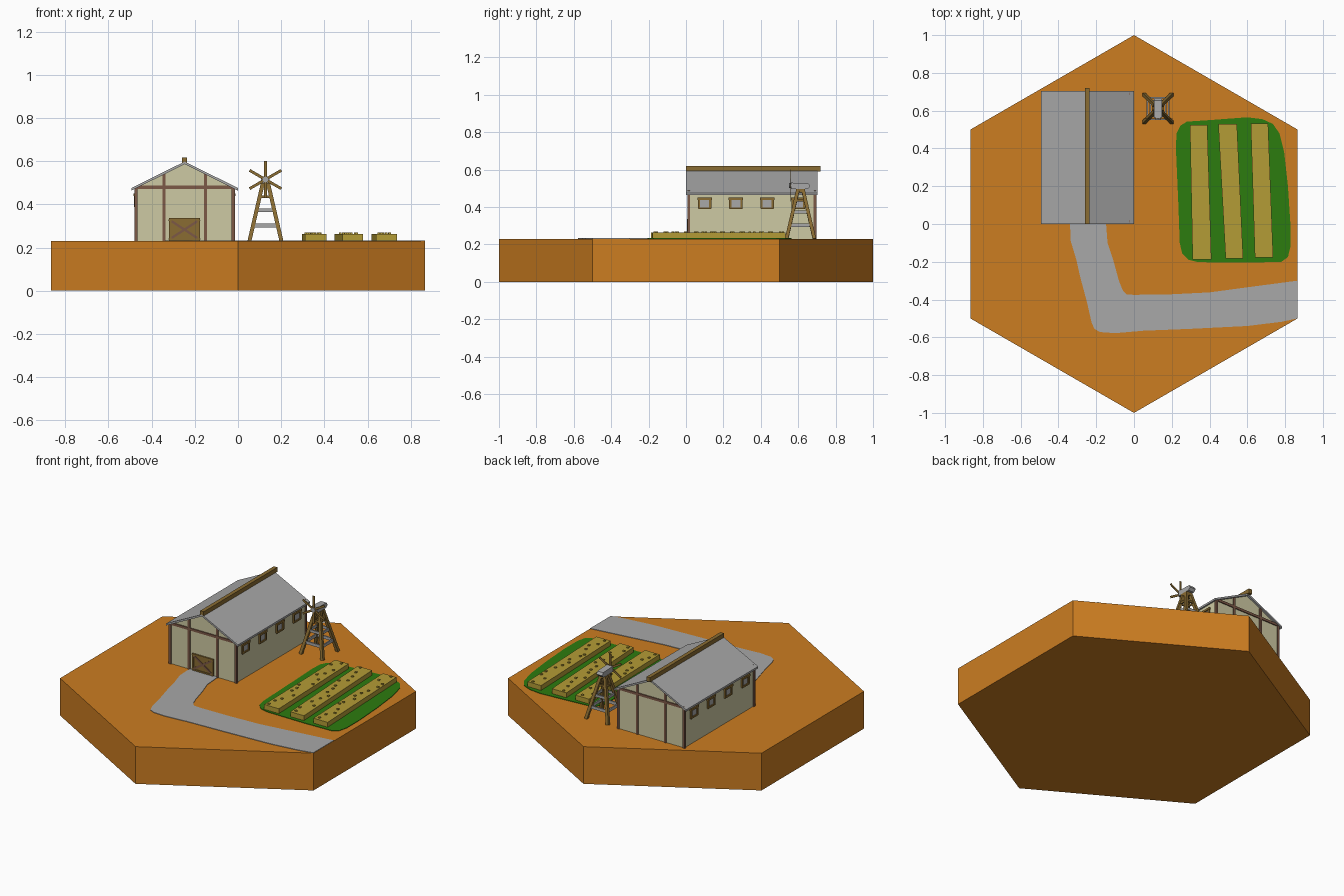
import bpy, bmesh, math, random
from mathutils import Vector, Matrix

if "Cube" in bpy.data.objects:
    bpy.data.objects.remove(bpy.data.objects["Cube"])

random.seed(4)
TOP = 0.23


def mat(name, r, g, b):
    m = bpy.data.materials.new(name)
    lin = lambda c: ((c / 255 + 0.055) / 1.055) ** 2.4 if c > 10 else c / 255 / 12.92
    m.diffuse_color = (lin(r), lin(g), lin(b), 1)
    m.use_nodes = True
    m.node_tree.nodes["Principled BSDF"].inputs["Base Color"].default_value = m.diffuse_color
    return m


EARTH = mat("earth orange", 204, 125, 33)
GRAY = mat("stone gray", 168, 168, 168)
CREAM = mat("wall cream", 206, 202, 163)
TIMBER = mat("timber brown", 124, 88, 70)
WOOD = mat("wood brown", 138, 108, 50)
GREEN = mat("grass green", 44, 124, 15)
CROP = mat("crop straw", 180, 156, 54)


def finish(name, bm, material):
    bmesh.ops.recalc_face_normals(bm, faces=bm.faces)
    me = bpy.data.meshes.new(name)
    bm.to_mesh(me)
    bm.free()
    me.materials.append(material)
    ob = bpy.data.objects.new(name, me)
    bpy.context.collection.objects.link(ob)
    return ob


def add_box(bm, lo, hi):
    lo, hi = Vector(lo), Vector(hi)
    bmesh.ops.create_cube(bm, size=1, matrix=Matrix.Translation((lo + hi) / 2)
                          @ Matrix.Diagonal((*(hi - lo), 1)))


def add_beam(bm, a, b, w, d):
    """Rectangular bar from a to b."""
    a, b = Vector(a), Vector(b)
    v = b - a
    up = Vector((0, 1, 0)) if abs(v.normalized().y) < 0.9 else Vector((1, 0, 0))
    z = v.normalized()
    x = up.cross(z).normalized()
    y = z.cross(x)
    rot = Matrix((x, y, z)).transposed().to_4x4()
    bmesh.ops.create_cube(bm, size=1, matrix=Matrix.Translation((a + b) / 2) @ rot
                          @ Matrix.Diagonal((w, d, v.length, 1)))


def prism(name, points, offset, material):
    """Closed outline of 3D points, extruded by an offset."""
    bm = bmesh.new()
    f = bm.faces.new([bm.verts.new(p) for p in points])
    r = bmesh.ops.extrude_face_region(bm, geom=[f], use_keep_orig=True)
    bmesh.ops.translate(bm, vec=offset, verts=[v for v in r["geom"] if isinstance(v, bmesh.types.BMVert)])
    return finish(name, bm, material)


# hexagonal ground tile
prism("ground_tile", [(math.sin(i * math.pi / 3), math.cos(i * math.pi / 3), 0) for i in range(6)],
      (0, 0, TOP), EARTH)

# bent path and grass patch, as thin plates
path = [(-.34, .03), (-.335, -.09), (-.305, -.19), (-.285, -.28), (-.25, -.41), (-.225, -.52),
        (-.21, -.555), (-.18, -.572), (-.1, -.578), (.05, -.565), (.3, -.555), (.6, -.54),
        (.78, -.518), (.865, -.5), (.865, -.3), (.6, -.335), (.4, -.362), (.2, -.372),
        (0, -.375), (-.04, -.373), (-.06, -.35), (-.08, -.3), (-.11, -.19), (-.14, -.1), (-.15, .03)]
prism("path", [(x, y, TOP - .002) for x, y in path], (0, 0, .005), GRAY)
patch = [(.222, .4), (.225, .48), (.245, .52), (.28, .542), (.4, .55), (.6, .565), (.68, .555),
         (.735, .53), (.77, .48), (.795, .38), (.815, .2), (.828, 0), (.828, -.12), (.815, -.175),
         (.78, -.2), (.6, -.205), (.34, -.202), (.29, -.19), (.255, -.155), (.242, -.1), (.235, .1)]
prism("grass_patch", [(x, y, TOP - .002) for x, y in patch], (0, 0, .005), GREEN)

# crop rows with small sprouts on top
rows = [(.296, .388, .31, .41, .525, -.187), (.446, .545, .485, .578, .53, -.182),
        (.618, .71, .64, .737, .532, -.178)]
for n, (a, b, c, d, y1, y0) in enumerate(rows, 1):
    prism(f"crop_row_{n}", [(a, y1, TOP), (b, y1, TOP), (d, y0, TOP), (c, y0, TOP)], (0, 0, .033), CROP)
    bm = bmesh.new()
    for i in range(14):
        t = (i + random.uniform(.25, .75)) / 14
        s = random.uniform(.12, .88)
        x = (a + (b - a) * s) * t + (c + (d - c) * s) * (1 - t)
        y = y0 + (y1 - y0) * t
        add_box(bm, (x - .006, y - .006, TOP + .03), (x + .006, y + .006, TOP + .039))
    finish(f"sprouts_{n}", bm, CROP)

# barn walls and roof
CX, HW, Y0, Y1 = -.247, .225, .015, .69
EAVE, PEAK, RW = .476, .598, .246
SLOPE = (PEAK - EAVE) / RW
under = lambda x: PEAK - .008 - SLOPE * abs(x)
prism("barn_walls", [(CX - HW, Y0, TOP), (CX + HW, Y0, TOP), (CX + HW, Y0, under(HW)),
                     (CX, Y0, under(0)), (CX - HW, Y0, under(HW))], (0, Y1 - Y0, 0), CREAM)
prism("barn_roof", [(CX - RW, 0, EAVE), (CX, 0, PEAK), (CX + RW, 0, EAVE), (CX + RW, 0, EAVE - .012),
                    (CX, 0, PEAK - .012), (CX - RW, 0, EAVE - .012)], (0, .703, 0), GRAY)
bm = bmesh.new()
add_box(bm, (CX - .012, 0, .59), (CX + .012, .72, .618))
finish("ridge_beam", bm, WOOD)

# timber frame on both gables
bm = bmesh.new()
for y in (Y0, Y1):
    for s in (-1, 1):
        x = CX + s * HW
        add_box(bm, (x - .007, y - .007, TOP), (x + .007, y + .007, under(HW)))
        x = CX + s * .096
        add_box(bm, (x - .007, y - .006, TOP), (x + .007, y + .006, under(.1)))
    add_box(bm, (CX - HW, y - .006, .472), (CX + HW, y + .006, .487))
finish("timber_frame", bm, TIMBER)

# barn door: panel, border and cross braces
L, R, H = -.32, -.176, .336
bm = bmesh.new()
add_box(bm, (L, Y0 - .004, TOP), (R, Y0 + .004, H))
finish("door_panel", bm, WOOD)
bm = bmesh.new()
for lo, hi in (((L, TOP), (L + .011, H)), ((R - .011, TOP), (R, H)),
               ((L, H - .011), (R, H)), ((L, TOP), (R, TOP + .011))):
    add_box(bm, (lo[0], Y0 - .009, lo[1]), (hi[0], Y0, hi[1]))
finish("door_border", bm, WOOD)
bm = bmesh.new()
for p, q in ((L, R), (R, L)):
    add_beam(bm, (p, Y0 - .004, TOP + .006), (q, Y0 - .004, H - .006), .011, .007)
finish("door_braces", bm, TIMBER)

# four windows on each long side
frames, panes = bmesh.new(), bmesh.new()
for s in (-1, 1):
    x = CX + s * HW
    for i in range(4):
        y = .1 + i * .167
        add_box(panes, (x - .003, y - .03, .395), (x + .003, y + .03, .445))
        for e in (-1, 1):
            add_box(frames, (x - .009, y + e * .03 - .006, .391), (x + .009, y + e * .03 + .006, .446))
        add_box(frames, (x - .011, y - .039, .438), (x + .011, y + .039, .45))
        add_box(frames, (x - .009, y - .034, .388), (x + .009, y + .034, .398))
finish("window_frames", frames, WOOD)
finish("window_panes", panes, GRAY)

# windmill tower: four splayed legs and cross rungs
MX, MY = .127, .612
half = lambda z: .074 + (.014 - .074) * (z - TOP) / (.49 - TOP)
bm = bmesh.new()
for sx in (-1, 1):
    for sy in (-1, 1):
        a, b = half(TOP), half(.49)
        add_beam(bm, (MX + sx * a, MY + sy * a, TOP), (MX + sx * b, MY + sy * b, .49), .018, .018)
finish("mill_legs", bm, WOOD)
for name, z, h, m in (("mill_rung_low", .302, .018, GRAY), ("mill_rung_mid", .372, .016, GRAY),
                      ("mill_rung_high", .435, .012, WOOD)):
    bm = bmesh.new()
    r = half(z)
    for s in (-1, 1):
        add_box(bm, (MX - r, MY + s * r - .004, z - h / 2), (MX + r, MY + s * r + .004, z + h / 2))
        add_box(bm, (MX + s * r - .004, MY - r, z - h / 2), (MX + s * r + .004, MY + r, z + h / 2))
    finish(name, bm, m)

# windmill head and six-bladed fan
bm = bmesh.new()
add_box(bm, (MX - .022, MY - .024, .478), (MX + .022, MY + .024, .496))
finish("mill_cap", bm, WOOD)
prism("mill_head", [(MX - .02, .562, .496), (MX - .02, .65, .496), (MX - .02, .664, .51),
                    (MX - .02, .655, .526), (MX - .02, .562, .53)], (.04, 0, 0), GRAY)
bm = bmesh.new()
for i in range(6):
    t = math.pi / 2 + i * math.pi / 3
    d = Vector((math.cos(t), 0, math.sin(t)))
    hub = Vector((MX, .557, .515))
    add_beam(bm, hub + d * .012, hub + d * .085, .013, .004)
finish("mill_blades", bm, WOOD)
bm = bmesh.new()
bmesh.ops.create_cone(bm, cap_ends=True, segments=8, radius1=.014, radius2=.014, depth=.014,
                      matrix=Matrix.Translation((MX, .557, .515)) @ Matrix.Rotation(math.pi / 2, 4, 'X'))
finish("mill_hub", bm, GRAY)
